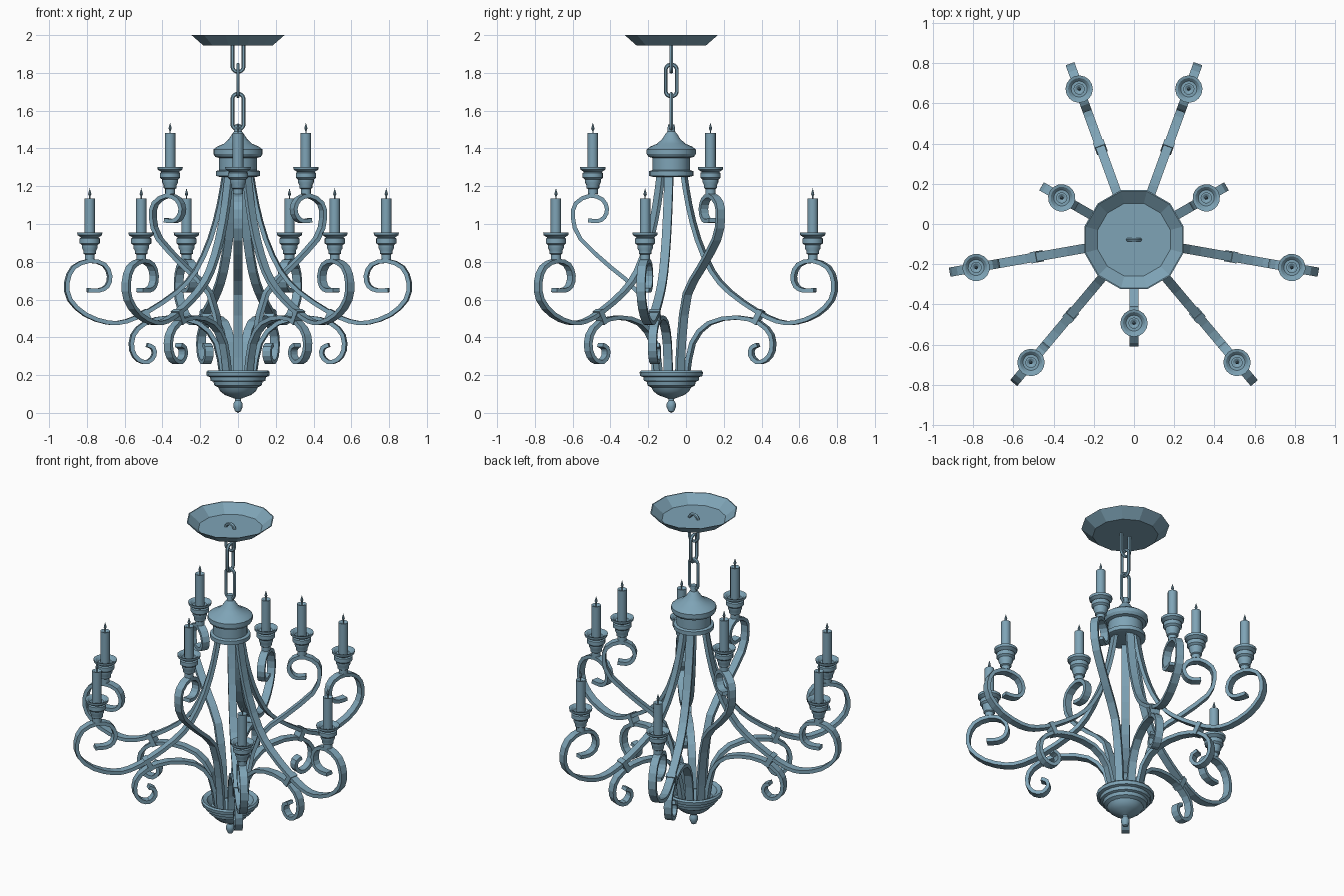
import bpy, bmesh, math
from mathutils import Vector, Matrix

cube = bpy.data.objects.get("Cube")
if cube:
    bpy.data.objects.remove(cube, do_unlink=True)

AXIS_Y = -0.078
COLOR = (0.21, 0.37, 0.47, 1)
blue = bpy.data.materials.new("steel_blue")
blue.use_nodes = True
blue.diffuse_color = COLOR
bsdf = next(n for n in blue.node_tree.nodes if n.type == 'BSDF_PRINCIPLED')
bsdf.inputs["Base Color"].default_value = COLOR


def make_mesh(name, bm):
    bmesh.ops.recalc_face_normals(bm, faces=bm.faces)
    mesh = bpy.data.meshes.new(name)
    bm.to_mesh(mesh)
    bm.free()
    mesh.materials.append(blue)
    return mesh


def place(name, mesh, radius=0, z=0, angle=0):
    """Put a mesh at a distance from the central axis, turned to face outward."""
    ob = bpy.data.objects.new(name, mesh)
    a = math.radians(angle)
    ob.location = (radius * math.cos(a), AXIS_Y + radius * math.sin(a), z)
    ob.rotation_euler.z = a
    bpy.context.collection.objects.link(ob)
    return ob


def smooth(ob):
    bpy.ops.object.select_all(action='DESELECT')
    ob.select_set(True)
    bpy.context.view_layer.objects.active = ob
    bpy.ops.object.shade_smooth_by_angle(angle=math.radians(32))


def lathe(name, profile, sides=16, turn=0):
    """Spin a (radius, height) profile around z."""
    bm = bmesh.new()
    vs = [bm.verts.new((r, 0, z)) for r, z in profile]
    es = [bm.edges.new(p) for p in zip(vs, vs[1:])]
    bmesh.ops.spin(bm, geom=vs + es, axis=(0, 0, 1), cent=(0, 0, 0),
                   angle=math.tau, steps=sides, use_merge=False)
    bmesh.ops.remove_doubles(bm, verts=bm.verts, dist=0.0002)
    bm.transform(Matrix.Rotation(turn, 4, 'Z'))
    return make_mesh(name, bm)


def spline(points, steps=2):
    """Catmull-Rom curve through the points."""
    p = [Vector(q) for q in points]
    p = [2 * p[0] - p[1]] + p + [2 * p[-1] - p[-2]]
    out = []
    for a, b, c, d in zip(p, p[1:], p[2:], p[3:]):
        for i in range(steps):
            t = i / steps
            out.append(0.5 * (2 * b + (c - a) * t + (2 * a - 5 * b + 4 * c - d) * t * t
                              + (3 * b - a - 3 * c + d) * t ** 3))
    return out + [p[-2]]


def ribbon(name, points, width=0.046, thick=0.022):
    """Flat iron bar following a curve in the radial (x, z) plane."""
    path = spline(points)
    bm = bmesh.new()
    rings = []
    for i, p in enumerate(path):
        t = (path[min(i + 1, len(path) - 1)] - path[max(i - 1, 0)]).normalized()
        n = Vector((-t.y, t.x)) * thick / 2
        rings.append([bm.verts.new((p.x + s * n.x, w * width / 2, p.y + s * n.y))
                      for s, w in ((1, 1), (1, -1), (-1, -1), (-1, 1))])
    for a, b in zip(rings, rings[1:]):
        for k in range(4):
            j = (k + 1) % 4
            bm.faces.new((a[k], a[j], b[j], b[k]))
    bm.faces.new(rings[0])
    bm.faces.new(rings[-1])
    return make_mesh(name, bm)


def chain_link(name, half_w, half_h, wire=0.01, sides=6):
    """Oval link standing in the x-z plane."""
    bm = bmesh.new()
    mid, bend, rings = half_h - half_w, half_w - wire, []
    for i in range(16):
        a = math.tau * (i + 0.5) / 16
        off = mid if math.sin(a) > 0 else -mid
        ring = []
        for k in range(sides):
            b = math.tau * k / sides
            r = bend + wire * math.cos(b)
            ring.append(bm.verts.new((r * math.cos(a), wire * math.sin(b), off + r * math.sin(a))))
        rings.append(ring)
    for i, a in enumerate(rings):
        b = rings[(i + 1) % len(rings)]
        for k in range(sides):
            j = (k + 1) % sides
            bm.faces.new((a[k], a[j], b[j], b[k]))
    return make_mesh(name, bm)


# Ceiling dish, open at the top
place("ceiling_dish", lathe("ceiling_dish", [(0, 1.945), (0.19, 1.945), (0.255, 2.0),
                            (0.249, 2.0), (0.187, 1.949), (0, 1.949)], 12, math.pi / 12))

# Chain
for i, (z, half) in enumerate(((1.89, 0.095), (1.76, 0.095), (1.595, 0.105))):
    smooth(place(f"chain_link_{i + 1}", chain_link("chain_link", 0.04, half), z=z, angle=90 * (i % 2)))

# Turned cap holding the arms
smooth(place("top_cap", lathe("top_cap", [
    (0, 1.53), (0.018, 1.525), (0.02, 1.49), (0.032, 1.475), (0.048, 1.45), (0.075, 1.425),
    (0.11, 1.41), (0.13, 1.395), (0.13, 1.37), (0.12, 1.355), (0.1, 1.35), (0.1, 1.285),
    (0.117, 1.28), (0.117, 1.255), (0.1, 1.25), (0, 1.25)], 20)))

# Stepped bowl and drop at the bottom
smooth(place("bottom_bowl", lathe("bottom_bowl", [
    (0, 0.165), (0.11, 0.175), (0.135, 0.215), (0.16, 0.225), (0.168, 0.215), (0.165, 0.195),
    (0.148, 0.19), (0.145, 0.17), (0.13, 0.165), (0.125, 0.145), (0.105, 0.135), (0.095, 0.115),
    (0.07, 0.095), (0.035, 0.082), (0.016, 0.075), (0.015, 0.065), (0.024, 0.05),
    (0.024, 0.03), (0.015, 0.008), (0, 0)], 20)))

# Shared arm parts
lower_arm = ribbon("lower_arm", [
    (0.07, 1.27), (0.1, 1.1), (0.15, 0.92), (0.23, 0.75), (0.33, 0.64), (0.48, 0.54),
    (0.6, 0.485), (0.7, 0.478), (0.82, 0.52), (0.905, 0.6), (0.92, 0.69), (0.885, 0.77),
    (0.8, 0.805), (0.72, 0.785), (0.69, 0.725), (0.705, 0.67), (0.75, 0.648), (0.81, 0.65)])
upper_arm = ribbon("upper_arm", [
    (0.09, 0.19), (0.11, 0.4), (0.17, 0.63), (0.32, 0.77), (0.48, 0.92), (0.52, 1.03),
    (0.505, 1.11), (0.43, 1.15), (0.365, 1.13), (0.34, 1.08), (0.355, 1.035), (0.39, 1.015), (0.44, 1.02)])
scroll = ribbon("lower_scroll", [
    (0.085, 0.19), (0.12, 0.37), (0.215, 0.475), (0.37, 0.505), (0.5, 0.475), (0.565, 0.41),
    (0.57, 0.33), (0.535, 0.28), (0.485, 0.27), (0.452, 0.305), (0.458, 0.345), (0.49, 0.36)])
bm = bmesh.new()
bmesh.ops.create_cube(bm, size=1, matrix=Matrix.Rotation(math.radians(28), 4, 'Y')
                      @ Matrix.Diagonal((0.03, 0.056, 0.08, 1)))
collar = make_mesh("collar", bm)

# Candle cup, candle and flame, with the base at height zero
cup = lathe("candle_cup", [
    (0, 0), (0.026, 0), (0.026, 0.025), (0.034, 0.03), (0.034, 0.045), (0.042, 0.06),
    (0.042, 0.075), (0.054, 0.085), (0.054, 0.11), (0.046, 0.115), (0.066, 0.128),
    (0.068, 0.143), (0.055, 0.14), (0.04, 0.125), (0, 0.125)])
candle = lathe("candle", [(0, 0.12), (0.028, 0.12), (0.028, 0.322), (0.02, 0.322),
                          (0.008, 0.314), (0, 0.314)], 12)
flame = lathe("flame", [(0, 0.31), (0.003, 0.31), (0.003, 0.332), (0.009, 0.345),
                        (0.005, 0.36), (0, 0.377)], 8)

# Nine arms: every third one is an upper arm
for i in range(9):
    angle = -90 + 40 * i
    upper = i % 3 == 0
    radius, base = (0.415, 1.16) if upper else (0.797, 0.813)
    if upper:
        place(f"upper_arm_{i}", upper_arm, angle=angle)
    else:
        place(f"lower_arm_{i}", lower_arm, angle=angle)
        place(f"lower_scroll_{i}", scroll, angle=angle)
        place(f"collar_{i}", collar, 0.49, 0.508, angle)
    for name, mesh in (("candle_cup", cup), ("candle", candle), ("flame", flame)):
        ob = place(f"{name}_{i}", mesh, radius, base, angle)
        if i == 0:
            smooth(ob)
